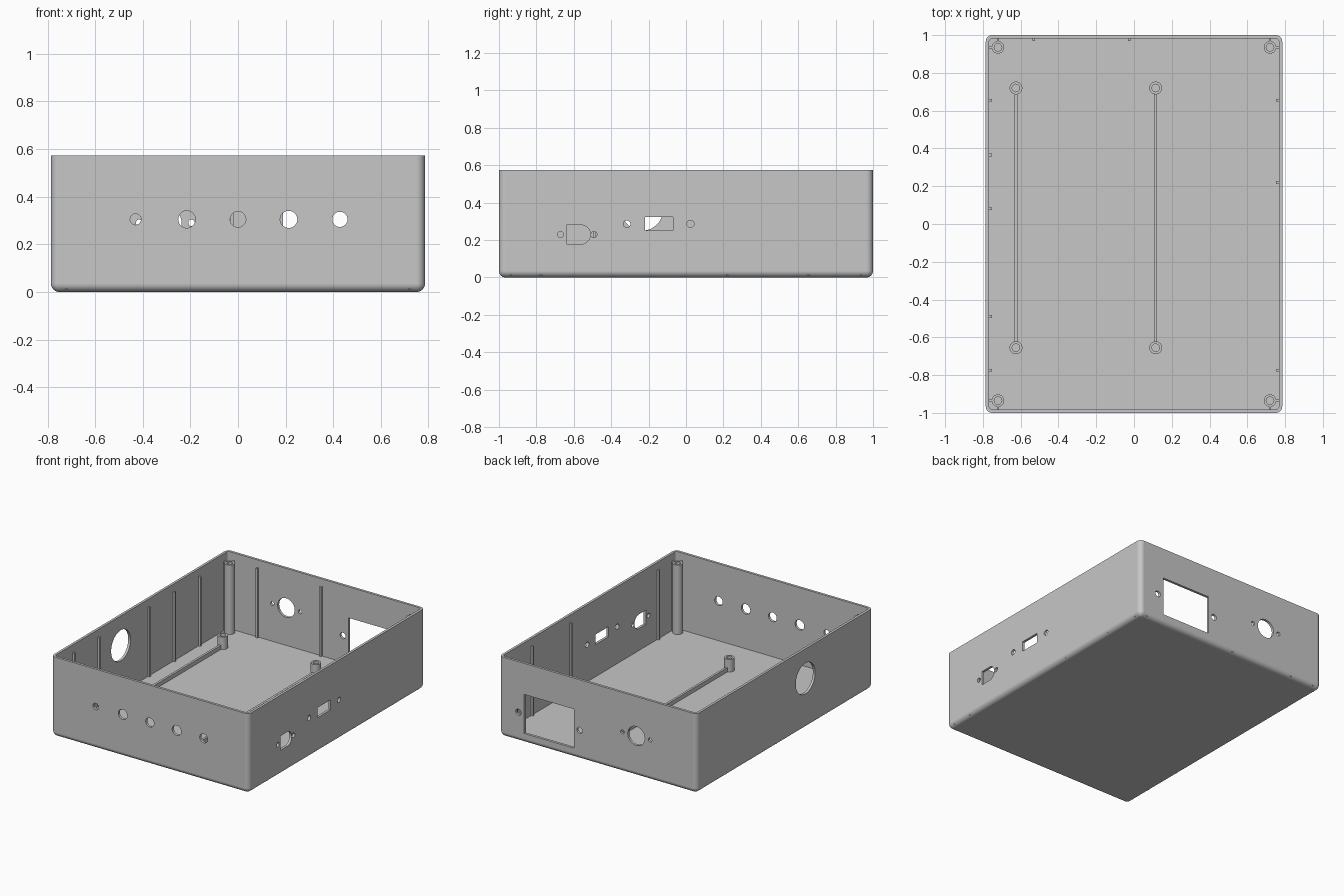
import bpy, bmesh
from math import sin, cos, pi, radians

HX, HY, HZ = 0.785, 1.0, 0.573   # half width, half length, height
WALL, FLOOR, R = 0.018, 0.02, 0.035
INNER_TOP = 0.518                # height of ribs and corner posts

if "Cube" in bpy.data.objects:
    bpy.data.objects.remove(bpy.data.objects["Cube"], do_unlink=True)

grey = bpy.data.materials.new("plain grey")
grey.use_nodes = True
grey.diffuse_color = (0.57, 0.57, 0.57, 1)
grey.node_tree.nodes["Principled BSDF"].inputs["Base Color"].default_value = grey.diffuse_color


def finish(name, bm):
    bmesh.ops.recalc_face_normals(bm, faces=bm.faces)
    mesh = bpy.data.meshes.new(name)
    bm.to_mesh(mesh)
    bm.free()
    mesh.materials.append(grey)
    obj = bpy.data.objects.new(name, mesh)
    bpy.context.collection.objects.link(obj)
    return obj


def activate(obj):
    bpy.ops.object.select_all(action='DESELECT')
    obj.select_set(True)
    bpy.context.view_layer.objects.active = obj


def smooth(obj):
    activate(obj)
    bpy.ops.object.shade_smooth_by_angle(angle=radians(30))


def loft(bm, rings):
    """Skin a stack of equal closed rings and cap both ends."""
    loops = [[bm.verts.new(p) for p in ring] for ring in rings]
    n = len(loops[0])
    for a, b in zip(loops, loops[1:]):
        for i in range(n):
            j = (i + 1) % n
            bm.faces.new((a[i], a[j], b[j], b[i]))
    bm.faces.new(loops[0])
    bm.faces.new(loops[-1])


def circle(u, v, r, n=32):
    return [(u + r * cos(2 * pi * i / n), v + r * sin(2 * pi * i / n)) for i in range(n)]


def rect(u0, u1, v0, v1):
    return [(u0, v0), (u1, v0), (u1, v1), (u0, v1)]


def rounded_ring(inset, z, n=8):
    """Rounded rectangle at height z, inset from the outer walls."""
    r = max(R - inset, 0.002)
    pts = []
    for k, (sx, sy) in enumerate(((1, 1), (-1, 1), (-1, -1), (1, -1))):
        cx, cy = sx * (HX - inset - r), sy * (HY - inset - r)
        for i in range(n + 1):
            a = (k + i / n) * pi / 2
            pts.append((cx + r * cos(a), cy + r * sin(a), z))
    return pts


def box(name, x0, x1, y0, y1, z0, z1):
    bm = bmesh.new()
    loft(bm, [[(x, y, z) for x, y in rect(x0, x1, y0, y1)] for z in (z0, z1)])
    return finish(name, bm)


def tube(name, x, y, r, bore, top, bore_floor):
    """Round post with a blind screw hole."""
    bm = bmesh.new()
    profile = [(r, FLOOR / 2), (r, top), (bore, top), (bore, bore_floor)]
    loft(bm, [[(u, v, z) for u, v in circle(x, y, rad)] for rad, z in profile])
    smooth(finish(name, bm))


# Open tray with rounded bottom and corners
profile = [(R * (1 - sin(a)), R * (1 - cos(a))) for a in (i * pi / 16 for i in range(9))]
profile += [(0, HZ), (WALL, HZ), (WALL, FLOOR)]
bm = bmesh.new()
loft(bm, [rounded_ring(i, z) for i, z in profile])
case = finish("enclosure_tray", bm)

# Panel cut-outs, one list per wall
front = [circle(x, 0.305, r) for x, r in
         ((-0.43, 0.023), (-0.215, 0.036), (0, 0.033), (0.213, 0.036), (0.428, 0.032))]
back = [rect(0.19, 0.585, 0.07, 0.35), circle(-0.305, 0.29, 0.068)]
back += [circle(x, 0.21, 0.022) for x in (0.145, 0.631)]
back += [circle(x, 0.29, 0.014) for x in (-0.415, -0.195)]
left = [rect(-0.219, -0.07, 0.251, 0.323)]
left += [circle(y, 0.286, 0.019) for y in (-0.316, 0.024)]
left += [circle(y, 0.229, 0.016) for y in (-0.671, -0.492)]
left.append([(-0.64, 0.28), (-0.64, 0.178)] +
            [(-0.562 + 0.051 * sin(a), 0.229 - 0.051 * cos(a))
             for a in (i * pi / 16 for i in range(17))])
right = [circle(-0.234, 0.36, 0.11, 64)]

bm = bmesh.new()
for outlines, axis, wall in ((front, "y", -HY), (back, "y", HY), (left, "x", HX), (right, "x", -HX)):
    for outline in outlines:
        rings = []
        for w in (wall - 0.05, wall + 0.05):
            rings.append([(u, w, v) if axis == "y" else (w, u, v) for u, v in outline])
        loft(bm, rings)
cutter = finish("panel_cutter", bm)
cutter.hide_render = True

activate(case)
cut = case.modifiers.new("cutouts", 'BOOLEAN')
cut.operation = 'DIFFERENCE'
cut.solver = 'EXACT'
cut.object = cutter
bpy.ops.object.modifier_apply(modifier=cut.name)
bpy.data.objects.remove(cutter, do_unlink=True)
smooth(case)
weighted = case.modifiers.new("flat_walls", 'WEIGHTED_NORMAL')
weighted.keep_sharp = True

# Corner lid posts with fins to both walls
PX, PY = 0.72, 0.935
for sx, side in ((-1, "right"), (1, "left")):
    for sy, end in ((-1, "front"), (1, "back")):
        x, y = sx * PX, sy * PY
        tube(f"{end}_{side}_lid_post", x, y, 0.033, 0.02, INNER_TOP, 0.2)
        xs = sorted((sx * (PX + 0.028), sx * (HX - WALL / 2)))
        ys = sorted((sy * (PY + 0.028), sy * (HY - WALL / 2)))
        box(f"{end}_{side}_side_fin", *xs, y - 0.006, y + 0.006, FLOOR / 2, INNER_TOP)
        box(f"{end}_{side}_end_fin", x - 0.006, x + 0.006, *ys, FLOOR / 2, INNER_TOP)

# Board standoffs joined by low floor rails
for x, side in ((-0.625, "right"), (0.115, "left")):
    for y, end in ((-0.655, "front"), (0.72, "back")):
        tube(f"{end}_{side}_standoff", x, y, 0.034, 0.02, 0.11, FLOOR + 0.002)
    box(f"{side}_floor_rail", x - 0.008, x + 0.008, -0.625, 0.69, FLOOR / 2, 0.05)

# Stiffening ribs on the inner walls
RIB = 0.007
for sx, side, places in ((-1, "right", (0.655, 0.365, 0.08, -0.49, -0.775)),
                         (1, "left", (0.655, 0.22, -0.775))):
    xs = sorted((sx * (HX - WALL / 2), sx * (HX - WALL - 2 * RIB)))
    for y in places:
        box(f"{side}_wall_rib", *xs, y - RIB, y + RIB, FLOOR / 2, INNER_TOP)
for x in (-0.53, -0.025):
    box("back_wall_rib", x - RIB, x + RIB, HY - WALL - 2 * RIB, HY - WALL / 2,
        FLOOR / 2, INNER_TOP)
